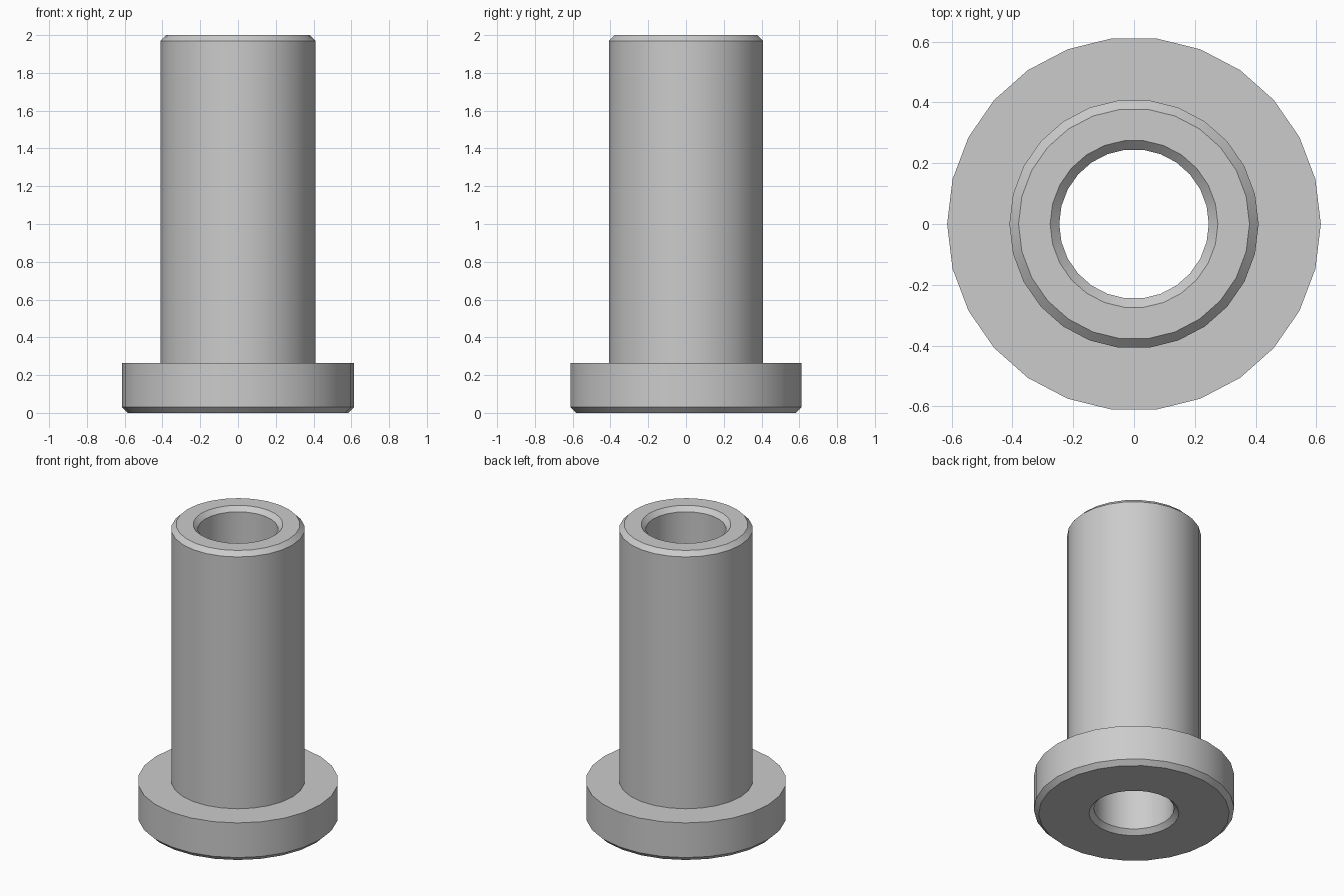
import bpy
import bmesh
import math
from mathutils import Matrix, Vector

cube = bpy.data.objects.get("Cube")
if cube:
    bpy.data.objects.remove(cube, do_unlink=True)

SIDES = 26
HEIGHT = 2.0
CHAMFER = 0.03
BORE, SHAFT, FLANGE = 0.246, 0.41, 0.615
FLANGE_TOP = 0.265

# Plain grey metal
grey = bpy.data.materials.new("grey_metal")
grey.use_nodes = True
colour = (0.6, 0.6, 0.6, 1.0)
grey.diffuse_color = colour
grey.node_tree.nodes["Principled BSDF"].inputs["Base Color"].default_value = colour

# Closed cross-section of the flanged bushing: (radius, height)
profile = [
    (BORE + CHAMFER, 0),
    (FLANGE - CHAMFER, 0),
    (FLANGE, CHAMFER),
    (FLANGE, FLANGE_TOP),
    (SHAFT, FLANGE_TOP),
    (SHAFT, HEIGHT - CHAMFER),
    (SHAFT - CHAMFER, HEIGHT),
    (BORE + CHAMFER, HEIGHT),
    (BORE, HEIGHT - CHAMFER),
    (BORE, CHAMFER),
]

# Revolve the section around the vertical axis
bm = bmesh.new()
rings = []
for i in range(SIDES):
    turn = Matrix.Rotation(math.tau * i / SIDES, 3, "Z")
    rings.append([bm.verts.new(turn @ Vector((r, 0, z))) for r, z in profile])
for i, ring in enumerate(rings):
    following = rings[(i + 1) % SIDES]
    for j in range(len(profile)):
        k = (j + 1) % len(profile)
        bm.faces.new((ring[j], following[j], following[k], ring[k]))
bmesh.ops.recalc_face_normals(bm, faces=bm.faces)

mesh = bpy.data.meshes.new("flanged_bushing")
bm.to_mesh(mesh)
bm.free()
mesh.materials.append(grey)
bushing = bpy.data.objects.new("flanged_bushing", mesh)
bpy.context.collection.objects.link(bushing)

# Smooth walls with crisp chamfer edges
bpy.ops.object.select_all(action="DESELECT")
bushing.select_set(True)
bpy.context.view_layer.objects.active = bushing
bpy.ops.object.shade_smooth_by_angle(angle=math.radians(30))
